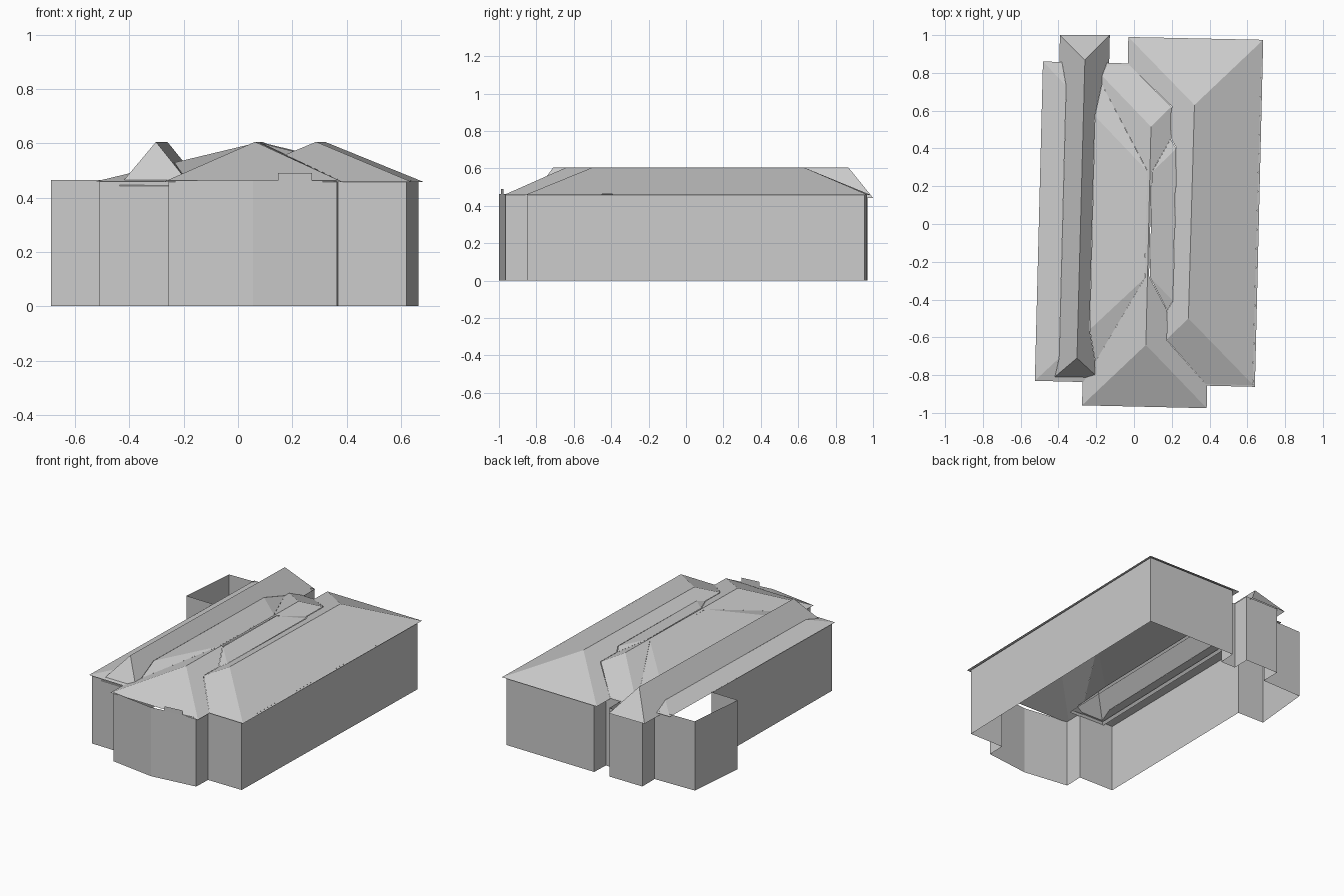
import bpy, bmesh
from mathutils import Vector

if "Cube" in bpy.data.objects:
    bpy.data.objects.remove(bpy.data.objects["Cube"])

# Each hip roof: eave corners (front-left, front-right, back-right, back-left),
# ridge ends (front, back), eave height, ridge height
ROOFS = {
    "wide_main_roof": ([(-.525, -.83), (.64, -.86), (.678, .835), (-.482, .86)],
                       [(.075, -.27), (.085, .265)], .459, .603),
    "centre_roof": ([(-.275, -.96), (.385, -.975), (.42, .84), (-.235, .853)],
                    [(.063, -.64), (.09, .515)], .457, .605),
    "right_roof": ([(-.07, -.845), (.64, -.862), (.684, .975), (-.03, .99)],
                   [(.288, -.5), (.32, .63)], .457, .605),
    "steep_left_roof": ([(-.438, -.825), (-.172, -.83), (-.128, 1.0), (-.392, 1.0)],
                        [(-.302, -.71), (-.26, .868)], .442, .605),
}


def hip_faces(spec):
    corners, ridge, low, high = spec
    a, b, c, d = [Vector((x, y, low)) for x, y in corners]
    f, k = [Vector((x, y, high)) for x, y in ridge]
    return [(a, b, f), (b, c, k, f), (c, d, k), (d, a, f, k)]


def planes(spec):
    result = []
    for face in hip_faces(spec):
        n = (face[1] - face[0]).cross(face[2] - face[0]).normalized()
        result.append((face[0], n))
    # underside at the eave height
    result.append((Vector((0, 0, spec[2])), Vector((0, 0, -1))))
    return result


def finish(bm, name):
    mesh = bpy.data.meshes.new(name)
    bm.to_mesh(mesh)
    bm.free()
    obj = bpy.data.objects.new(name, mesh)
    bpy.context.collection.objects.link(obj)


# Roofs: trim from each hip the portions buried under the others
for name, spec in ROOFS.items():
    bm = bmesh.new()
    for face in hip_faces(spec):
        bm.faces.new([bm.verts.new(p) for p in face])
    bmesh.ops.remove_doubles(bm, verts=bm.verts[:], dist=1e-5)
    for other, other_spec in ROOFS.items():
        if other == name:
            continue
        cuts = planes(other_spec)
        for co, n in cuts:
            bmesh.ops.bisect_plane(bm, geom=bm.verts[:] + bm.edges[:] + bm.faces[:],
                                   dist=1e-5, plane_co=co, plane_no=n)
        buried = [f for f in bm.faces
                  if all((f.calc_center_median() - co).dot(n) < -1e-5 for co, n in cuts)]
        bmesh.ops.delete(bm, geom=buried, context='FACES')
    bmesh.ops.dissolve_limit(bm, angle_limit=.02, verts=bm.verts[:], edges=bm.edges[:])
    finish(bm, name)


def wall(name, points, top, closed=False):
    bm = bmesh.new()
    cols = [(bm.verts.new((x, y, 0)), bm.verts.new((x, y, top))) for x, y in points]
    pairs = list(zip(cols, cols[1:]))
    if closed:
        pairs.append((cols[-1], cols[0]))
    for (a, b), (c, d) in pairs:
        bm.faces.new((a, c, d, b))
    finish(bm, name)


# Thin outer walls, running anticlockwise
wall("right_and_back_walls",
     [(.365, -.965), (.37, -.845), (.62, -.847), (.665, .955), (.005, .967),
      (0, .85), (-.11, .85), (-.108, .968), (-.355, .97), (-.355, .84)], .46)
wall("side_yard_wall", [(-.355, .84), (-.65, .835), (-.688, .435), (-.492, .43)], .464)
wall("left_walls", [(-.492, .43), (-.51, -.82), (-.252, -.827), (-.256, -.955)], .46)
wall("bowed_front_wall", [(-.256, -.955), (.055, -1.0), (.365, -.965)], .462)

# Small raised parapet on the bowed front
bm = bmesh.new()
bm.faces.new([bm.verts.new(p) for p in
              [(.147, -.99, .46), (.272, -.976, .46), (.272, -.976, .49), (.147, -.99, .49)]])
finish(bm, "front_parapet")
